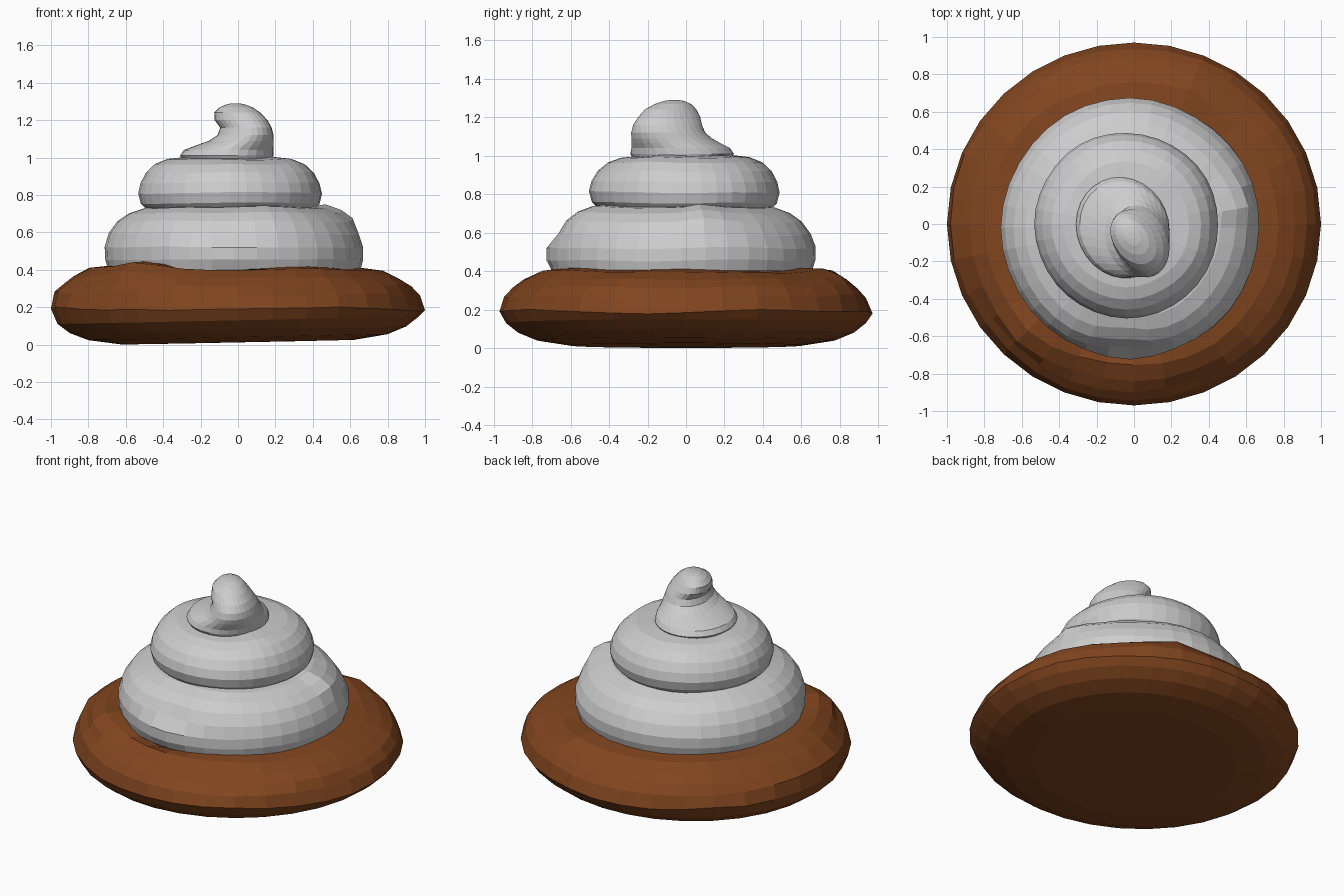
import bpy, bmesh, math
from mathutils import Vector, noise

if "Cube" in bpy.data.objects:
    bpy.data.objects.remove(bpy.data.objects["Cube"])


def material(name, rgb):
    m = bpy.data.materials.new(name)
    m.diffuse_color = (*rgb, 1)
    m.use_nodes = True
    m.node_tree.nodes["Principled BSDF"].inputs["Base Color"].default_value = m.diffuse_color
    return m


BROWN = material("baked brown", (0.220, 0.060, 0.0135))
GREY = material("cream grey", (0.61, 0.61, 0.61))


def bump(a, centre, width):
    # smooth bump around an angle given in degrees
    d = (math.degrees(a) - centre + 180) % 360 - 180
    return math.exp(-(d / width) ** 2)


def skin(name, rings, mat):
    # closed skin over a stack of point rings
    bm = bmesh.new()
    rings = [[bm.verts.new(p) for p in ring] for ring in rings]
    n = len(rings[0])
    for low, high in zip(rings, rings[1:]):
        for i in range(n):
            j = (i + 1) % n
            bm.faces.new((low[i], low[j], high[j], high[i]))
    bm.faces.new(rings[0][::-1])
    bm.faces.new(rings[-1])
    bmesh.ops.recalc_face_normals(bm, faces=bm.faces)
    me = bpy.data.meshes.new(name)
    bm.to_mesh(me)
    bm.free()
    me.materials.append(mat)
    bpy.context.collection.objects.link(bpy.data.objects.new(name, me))


def lathe(name, profile, centre, segments, mat, deform):
    # turned profile (radius, z), each point adjusted by deform(angle, r, z)
    rings = []
    for r, z in profile:
        ring = []
        for i in range(segments):
            a = 2 * math.pi * i / segments
            rr, zz = deform(a, r, z)
            ring.append((centre[0] + rr * math.cos(a), centre[1] + rr * math.sin(a), zz))
        rings.append(ring)
    skin(name, rings, mat)


# lumpy baked base, slightly tilted underneath
def base_shape(a, r, z):
    p = Vector((math.cos(a) * r, math.sin(a) * r, z * 3))
    n = noise.noise(p * 2.7 + Vector((3, 7, 1)))
    squash = 1 - 0.03 * math.sin(a) ** 2
    if z < 0.15:
        return r * squash, z + 0.02 * math.cos(a) * r
    if r > 0.98:
        return r * squash, z + 0.02 * n
    if r < 0.55:
        return r, z
    corner = bump(a, -133, 12)
    lip = bump(a, 65, 10)
    left = bump(a, 180, 35)
    dip = bump(a, -101, 14) if r < 0.74 else 0
    if 0.74 < r < 0.9:
        r += 0.03 * corner + 0.02 * lip + 0.02 * left
    return (r * squash + 0.02 * n,
            z + 0.015 * n + 0.035 * corner + 0.015 * lip + 0.012 * left - 0.05 * dip)


lathe("baked_base",
      [(0.3, 0.012), (0.62, 0.013), (0.8, 0.04), (0.9, 0.08), (0.965, 0.13), (1.0, 0.19),
       (0.972, 0.265), (0.93, 0.315), (0.87, 0.36), (0.78, 0.40), (0.66, 0.41), (0.3, 0.41)],
      (0, 0), 32, BROWN, base_shape)


# lower cream coil, with the start of the swirl showing on the right
def lower_shape(a, r, z):
    n = noise.noise(Vector((math.cos(a) * 1.5, math.sin(a) * 1.5, z * 4)))
    tail = bump(a, 12, 9) if 0.45 < r < 0.64 and z > 0.6 else 0
    nose = bump(a, -92, 14)
    if z > 0.57:
        r -= 0.03 * nose
    elif z > 0.44:
        r += 0.015 * nose
    return r + 0.01 * n + 0.02 * tail, z + 0.012 * n + 0.02 * tail


lathe("lower_cream_coil",
      [(0.62, 0.36), (0.675, 0.40), (0.69, 0.455), (0.69, 0.52), (0.665, 0.59),
       (0.62, 0.655), (0.56, 0.70), (0.48, 0.73), (0.38, 0.74)],
      (-0.02, -0.02), 36, GREY, lower_shape)


# middle cream coil
def middle_shape(a, r, z):
    n = noise.noise(Vector((math.cos(a) * 1.3 + 5, math.sin(a) * 1.3, z * 3)))
    return r + 0.01 * n, z + 0.01 * n


lathe("middle_cream_coil",
      [(0.38, 0.70), (0.445, 0.72), (0.48, 0.755), (0.494, 0.81), (0.481, 0.865),
       (0.45, 0.92), (0.40, 0.965), (0.335, 0.99), (0.24, 1.0), (0.1, 1.005)],
      (-0.04, -0.005), 36, GREY, middle_shape)

# curled tip: stacked slanted ovals given as x range, y range, height, slant
ovals = [(-0.29, 0.18, -0.27, 0.23, 0.975, 4), (-0.31, 0.19, -0.29, 0.25, 1.01, 4),
         (-0.29, 0.19, -0.285, 0.23, 1.04, 6), (-0.225, 0.19, -0.285, 0.18, 1.065, 8),
         (-0.155, 0.19, -0.285, 0.135, 1.09, 9), (-0.11, 0.19, -0.285, 0.10, 1.12, 10),
         (-0.095, 0.18, -0.275, 0.083, 1.16, 13), (-0.125, 0.158, -0.25, 0.075, 1.20, 18),
         (-0.127, 0.12, -0.215, 0.055, 1.24, 20), (-0.10, 0.08, -0.165, 0.03, 1.268, 20),
         (-0.06, 0.035, -0.115, -0.01, 1.285, 18), (-0.035, 0.005, -0.08, -0.04, 1.29, 15)]
rings = []
for x0, x1, y0, y1, z, slant in ovals:
    ring = []
    for i in range(28):
        t = 2 * math.pi * i / 28
        ring.append(((x0 + x1) / 2 + (x1 - x0) / 2 * math.cos(t),
                     (y0 + y1) / 2 + (y1 - y0) / 2 * math.sin(t - math.radians(slant)), z))
    rings.append(ring)
skin("curled_tip", rings, GREY)
